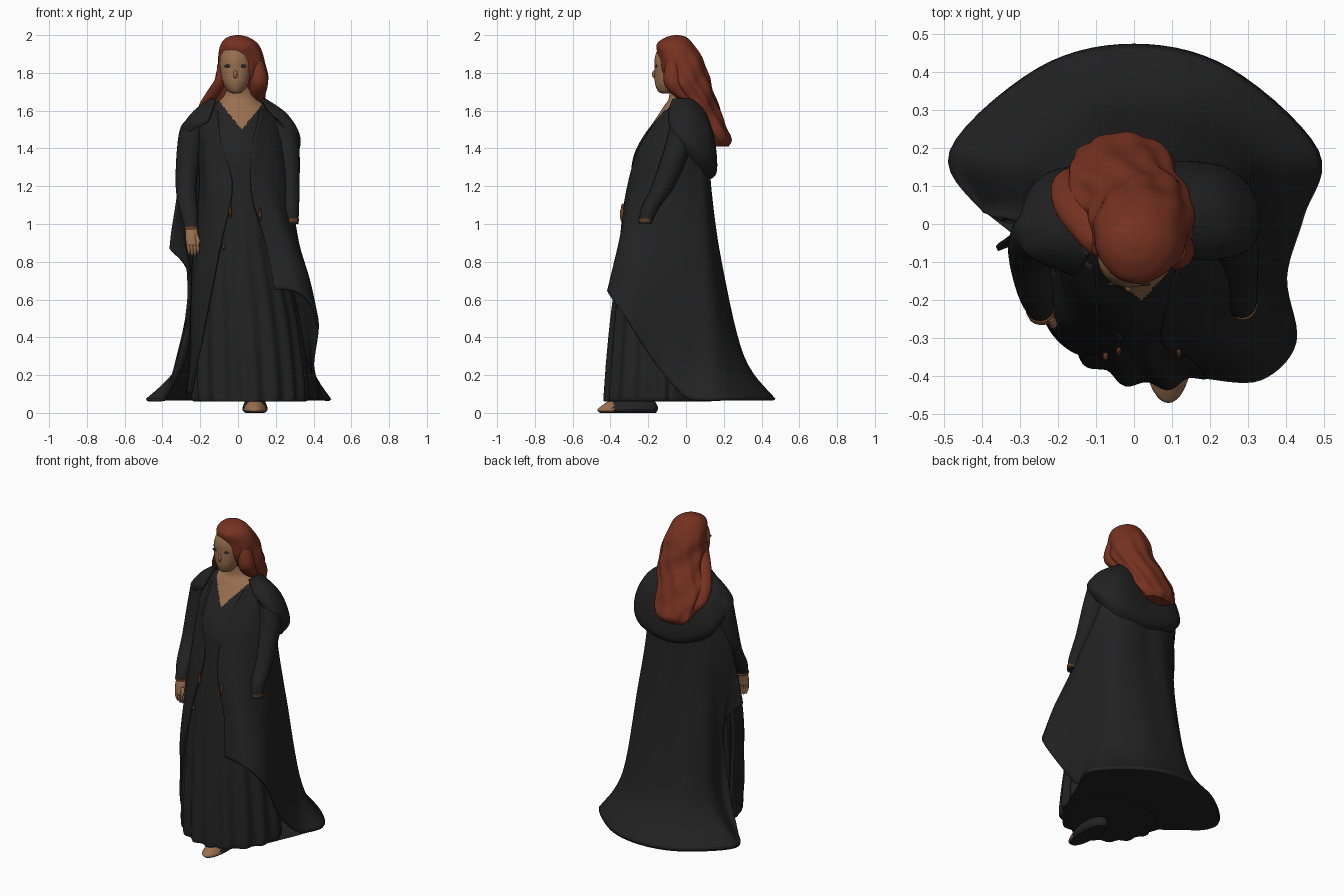
import bpy, bmesh, math
from mathutils import Vector


def material(name, rgb):
    m = bpy.data.materials.new(name)
    m.diffuse_color = (*rgb, 1)
    return m


CLOTH = material("black_cloth", (0.016, 0.016, 0.017))
SKIN = material("skin", (0.32, 0.16, 0.08))
HAIR = material("red_hair", (0.185, 0.032, 0.015))
BROWN = material("brown_leather", (0.15, 0.055, 0.02))
DARK = material("dark_eye", (0.03, 0.025, 0.025))


def spline(pts, n):
    """Smooth curve through tuples of any length, n steps per span."""
    pts = [Vector(p) for p in pts]
    out = []
    for i in range(len(pts) - 1):
        a, b, c, d = pts[max(i - 1, 0)], pts[i], pts[i + 1], pts[min(i + 2, len(pts) - 1)]
        for k in range(n):
            t = k / n
            out.append(0.5 * (2 * b + (c - a) * t + (2 * a - 5 * b + 4 * c - d) * t * t
                              + (3 * b - a - 3 * c + d) * t ** 3))
    return out + [pts[-1]]


def make(name, verts, faces, mats, rule=None):
    me = bpy.data.meshes.new(name)
    me.from_pydata([tuple(v) for v in verts], [], faces)
    bm = bmesh.new()
    bm.from_mesh(me)
    bmesh.ops.recalc_face_normals(bm, faces=bm.faces)
    for f in bm.faces:
        f.smooth = len(f.verts) < 5
        if rule:
            f.material_index = rule(f.calc_center_median())
    bm.to_mesh(me)
    bm.free()
    for m in mats:
        me.materials.append(m)
    ob = bpy.data.objects.new(name, me)
    bpy.context.collection.objects.link(ob)
    return ob


def loft(name, rings, mats, seg=32, n=6, wave=None, rule=None):
    """Stacked ellipses: cx, cy, z, half width, front depth, back depth."""
    verts, faces = [], []
    rows = spline(rings, n)
    for cx, cy, z, rx, rf, rb in rows:
        for k in range(seg):
            t = 2 * math.pi * k / seg
            s = wave(t, z) if wave else 1
            verts.append((cx + rx * s * math.cos(t),
                          cy + (rf if math.sin(t) < 0 else rb) * s * math.sin(t), z))
    for i in range(len(rows) - 1):
        for k in range(seg):
            j = (k + 1) % seg
            faces.append((i * seg + k, i * seg + j, (i + 1) * seg + j, (i + 1) * seg + k))
    faces += [tuple(range(seg)), tuple(range((len(rows) - 1) * seg, len(rows) * seg))]
    return make(name, verts, faces, mats, rule)


def sheet(name, cols, nu=7, nv=7, thick=0.014):
    """Draped cloth through vertical columns of points; returns its hem."""
    lines = [spline(c, nv) for c in cols]
    rows = [spline(r, nu) for r in zip(*lines)]
    for r in rows:
        for v in r:
            v.z = max(v.z, .068)
    w = len(rows[0])
    faces = [(i * w + k, i * w + k + 1, (i + 1) * w + k + 1, (i + 1) * w + k)
             for i in range(len(rows) - 1) for k in range(w - 1)]
    ob = make(name, [v for r in rows for v in r], faces, [CLOTH])
    m = ob.modifiers.new("thickness", 'SOLIDIFY')
    m.thickness, m.offset = thick, 0
    return rows[-1]


def blob(name, loc, size, mat):
    x, y, z = loc
    a, b, c = size
    rings = [(x, y, z + c * math.sin(t), *(r * max(math.cos(t), 0.02) for r in (a, b, b)))
             for t in (math.pi * (i / 8 - 0.5) for i in range(9))]
    return loft(name, rings, [mat], 20, 1)


def limb(name, pts, mat, seg=24):
    return loft(name, [(x, y, z, r, r, r) for x, y, z, r in pts], [mat], seg)


def flip(col):
    return [(-x, y, z) for x, y, z in col]


# gown, with pleated skirt, bodice and bare V neck
def pleats(t, z):
    amp = 0.035 * max(0, min(1, (1.15 - z) / 0.9))
    return 1 + amp * math.cos(17 * t) * (1 if math.sin(t) < 0.2 else 0)


loft("gown", [
    (.06, -.12, .06, .29, .305, .2), (.06, -.12, .12, .305, .305, .2), (.04, -.12, .5, .28, .275, .2),
    (.01, -.12, .9, .22, .225, .2), (.01, -.1, 1.2, .20, .2, .18), (.01, -.07, 1.35, .20, .21, .16),
    (0, -.05, 1.45, .21, .185, .14), (0, -.02, 1.55, .20, .145, .1), (0, -.01, 1.62, .155, .11, .07),
    (.005, -.03, 1.67, .085, .06, .05), (.003, -.04, 1.76, .058, .05, .05)],
    [CLOTH, SKIN], 160, 12, pleats,
    lambda c: int(c.z > 1.675 or (c.y < -.03 and c.z > 1.5 + 1.25 * abs(c.x - .02))))

# robe panel on the hand side
sheet("robe_panel", [
    [(-.11, -.11, 1.6), (-.09, -.225, 1.43), (-.03, -.304, 1.2), (-.09, -.338, .9), (-.15, -.335, .6), (-.21, -.285, .3), (-.25, -.2, .1)],
    [(-.16, -.06, 1.58), (-.17, -.15, 1.43), (-.15, -.25, 1.2), (-.19, -.26, .9), (-.23, -.25, .6), (-.24, -.21, .3), (-.265, -.15, .1)],
    [(-.2, 0, 1.55), (-.21, -.03, 1.45), (-.2, -.12, 1.2), (-.23, -.12, .9), (-.245, -.12, .6), (-.25, -.1, .3), (-.27, -.06, .1)]])

# long cloak: front flap, side, back, then the short side behind the hand
back = [(.09, .11, 1.5), (.1, .125, 1.2), (.12, .175, .8), (.16, .28, .3), (.25, .405, .07)]
cloak_right = [
    [(.12, -.11, 1.6), (.075, -.245, 1.4), (.075, -.315, 1.15), (.15, -.35, .88), (.19, -.40, .655)],
    [(.18, -.05, 1.58), (.19, -.165, 1.4), (.19, -.27, 1.15), (.26, -.345, .88), (.33, -.405, .63)],
    [(.25, -.03, 1.5), (.27, -.13, 1.2), (.30, -.2, .95), (.375, -.28, .7), (.42, -.31, .49)],
    [(.25, .02, 1.5), (.27, -.04, 1.2), (.31, -.07, .9), (.37, -.11, .55), (.395, -.14, .23)],
    [(.22, .07, 1.5), (.24, .04, 1.2), (.29, .05, .85), (.35, .04, .4), (.44, .02, .07)],
    [(.17, .10, 1.5), (.2, .10, 1.2), (.25, .13, .8), (.33, .17, .3), (.48, .19, .07)]]
cloak_left = [
    [(-.17, .10, 1.5), (-.2, .09, 1.2), (-.22, .11, .8), (-.28, .16, .3), (-.48, .19, .07)],
    [(-.22, .06, 1.5), (-.26, .04, 1.2), (-.25, .03, .8), (-.27, .02, .35), (-.39, .03, .07)],
    [(-.25, .03, 1.5), (-.3, 0, 1.2), (-.29, -.01, .95), (-.265, -.01, .8), (-.245, -.01, .66)],
    [(-.27, 0, 1.5), (-.31, -.03, 1.2), (-.335, -.045, 1.05), (-.35, -.055, .96), (-.36, -.065, .87)]]
middle = [(0, .11, 1.5), (0, .12, 1.2), (0, .18, .8), (0, .30, .3), (0, .468, .07)]
hem = sheet("cloak", cloak_right + [back, middle, flip(back)] + cloak_left)

# closed underside of cloak and gown
low = [(v.x, v.y, .064) for v in hem if v.z < .1]
low += [(x, y, .064) for x, y in ((-.25, -.08), (-.2, -.22), (-.08, -.34), (.06, -.4), (.2, -.37), (.33, -.24))]
make("cloak_underside", low, [tuple(range(len(low)))], [CLOTH])

# lowered hood draped round the shoulders
sheet("hood", [
    [(.13, -.07, 1.66), (.155, -.085, 1.61), (.19, -.09, 1.57), (.22, -.09, 1.54)],
    [(.14, 0, 1.66), (.24, -.04, 1.59), (.30, -.06, 1.5), (.28, -.05, 1.43)],
    [(.13, .04, 1.65), (.25, .05, 1.56), (.32, .05, 1.42), (.28, .05, 1.33)],
    [(.09, .07, 1.64), (.19, .13, 1.5), (.23, .145, 1.33), (.2, .10, 1.26)],
    [(0, .08, 1.63), (0, .135, 1.45), (0, .155, 1.28), (0, .11, 1.24)],
    [(-.09, .07, 1.64), (-.18, .12, 1.5), (-.22, .13, 1.36), (-.19, .09, 1.3)],
    [(-.13, .03, 1.65), (-.23, .04, 1.57), (-.29, .03, 1.46), (-.26, .03, 1.4)],
    [(-.14, -.02, 1.66), (-.22, -.05, 1.6), (-.28, -.07, 1.52), (-.26, -.07, 1.48)],
    [(-.12, -.08, 1.66), (-.135, -.11, 1.61), (-.15, -.13, 1.565), (-.16, -.13, 1.54)]])

# sleeves and bracelets
limb("right_sleeve", [(-.21, -.02, 1.57, .03), (-.235, -.02, 1.52, .065), (-.255, -.03, 1.4, .068),
                      (-.275, -.08, 1.2, .055), (-.26, -.17, 1.07, .048), (-.247, -.22, .985, .036)], CLOTH)
limb("left_sleeve", [(.21, -.02, 1.57, .03), (.235, -.02, 1.52, .065), (.255, -.045, 1.4, .07),
                     (.264, -.12, 1.2, .062), (.275, -.19, 1.08, .048), (.287, -.215, 1.0, .033)], CLOTH)
for name, x, y, z in (("right_bracelet", -.247, -.222, .98), ("left_bracelet", .285, -.213, 1.02)):
    limb(name, [(x, y, z - .008, .037), (x, y, z + .008, .038)], BROWN)

# hand with fingers
loft("palm", [(-.247, -.222, .99, .026, .02, .02), (-.245, -.235, .95, .034, .022, .02),
              (-.242, -.245, .9, .033, .02, .018), (-.24, -.247, .885, .028, .015, .014)], [SKIN])
for i in range(4):
    x = -.265 + .016 * i
    limb("finger", [(x, -.245, .905, .010), (x + .004, -.25, .87, .0095),
                    (x + .006, -.24, .84 - .008 * (i in (1, 2)), .006)], SKIN, 10)
limb("thumb", [(-.222, -.245, .94, .012), (-.212, -.262, .91, .011), (-.216, -.268, .88, .007)], SKIN, 10)

# belt ties
for x, y, z in ((-.04, -.334, 1.07), (.118, -.338, 1.05), (-.075, -.346, .88)):
    blob("belt_tie", (x, y, z), (.007, .012, .04 if z > 1 else .015), BROWN)

# head, nose and eyes
loft("head", [(-.012, -.105, 1.692, .018, .025, .05), (-.012, -.095, 1.705, .042, .055, .06),
              (-.012, -.09, 1.75, .068, .075, .07), (-.012, -.088, 1.82, .082, .078, .08),
              (-.012, -.085, 1.88, .08, .08, .08), (-.01, -.08, 1.93, .06, .065, .06),
              (-.01, -.08, 1.95, .02, .02, .02)], [SKIN])
blob("nose", (-.014, -.162, 1.793), (.011, .018, .024), SKIN)
for x in (-.053, .024):
    blob("eye", (x, -.158, 1.836), (.02, .0045, .008), DARK)

# long wavy hair, with a lock on each side of the neck
loft("hair", [
    (0, -.05, 2.0, .012, .012, .012), (0, -.05, 1.987, .06, .06, .055), (.008, -.05, 1.95, .10, .105, .09),
    (.015, -.033, 1.88, .122, .11, .12), (.02, -.005, 1.8, .132, .115, .118),
    (.018, .03, 1.72, .138, .11, .108), (-.02, .08, 1.62, .15, .1, .095),
    (-.03, .135, 1.52, .14, .085, .078), (-.03, .177, 1.45, .12, .065, .062), (-.03, .187, 1.41, .085, .04, .037)],
    [HAIR], 80, 8,
    lambda t, z: 1 + max(0, min(1, (1.97 - z) * 5)) * (.035 * math.sin(9 * t + 14 * z) + .035 * math.sin(4 * t - 38 * z)))
limb("right_lock", [(-.085, -.06, 1.84, .025), (-.085, -.055, 1.77, .036), (-.12, -.01, 1.7, .045),
                    (-.165, .05, 1.62, .045), (-.175, .1, 1.54, .04), (-.15, .13, 1.48, .02)], HAIR)
limb("left_lock", [(.1, -.07, 1.86, .035), (.108, -.07, 1.77, .05), (.105, -.05, 1.71, .047),
                   (.09, .02, 1.64, .035)], HAIR)

# sandalled foot under the hem
loft("foot", [(.09, -.31, 0, .05, .145, .15), (.09, -.31, .015, .066, .16, .16),
              (.09, -.29, .035, .064, .16, .14), (.09, -.27, .07, .05, .13, .1)],
     [SKIN, CLOTH], 40, 4, None, lambda c: int(c.y > -.385 or c.z < .006))
